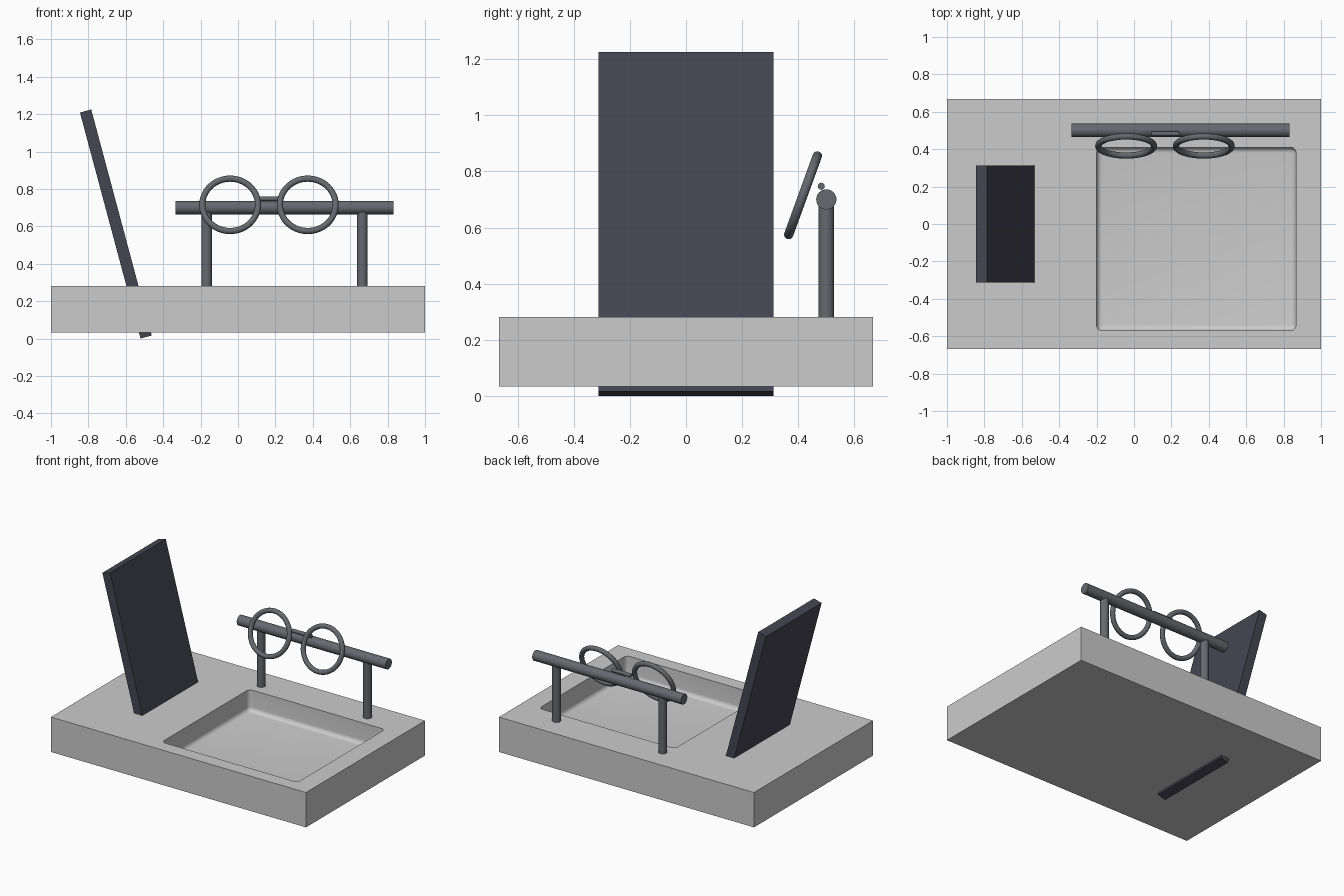
import bpy, bmesh
from math import radians, pi

if "Cube" in bpy.data.objects:
    bpy.data.objects.remove(bpy.data.objects["Cube"])


def material(name, rgb):
    m = bpy.data.materials.new(name)
    m.diffuse_color = (*rgb, 1)
    m.use_nodes = True
    m.node_tree.nodes["Principled BSDF"].inputs["Base Color"].default_value = m.diffuse_color
    return m


metal = material("dark_metal", (0.13, 0.14, 0.155))
panel = material("dark_panel", (0.06, 0.06, 0.085))


def box(name, loc, size, rot=(0, 0, 0)):
    bpy.ops.mesh.primitive_cube_add(size=1, location=loc, rotation=rot)
    ob = bpy.context.object
    ob.name = name
    ob.scale = size
    bpy.ops.object.transform_apply(location=False, rotation=False, scale=True)
    return ob


def finish_round(name):
    ob = bpy.context.object
    ob.name = name
    ob.data.materials.append(metal)
    bpy.ops.object.shade_smooth_by_angle(angle=radians(35))
    return ob


def rod(name, loc, radius, length, along_x=False):
    bpy.ops.mesh.primitive_cylinder_add(
        vertices=48, radius=radius, depth=length, location=loc,
        rotation=(0, pi / 2 if along_x else 0, 0))
    return finish_round(name)


# Base slab
base = box("base", (0, 0, 0.157), (2, 1.334, 0.247))

# Recessed tray: rounded cutter, open at the top
cutter = box("tray_cutter", (0.333, -0.08, 0.28), (1.066, 0.98, 0.30))
bm = bmesh.new()
bm.from_mesh(cutter.data)
edges = [e for e in bm.edges if min(v.co.z for v in e.verts) < 0]
bmesh.ops.bevel(bm, geom=edges, offset=0.03, segments=6, profile=0.5, affect='EDGES')
bm.to_mesh(cutter.data)
bm.free()
cutter.hide_render = True
cutter.hide_set(True)
cut = base.modifiers.new("tray", 'BOOLEAN')
cut.operation = 'DIFFERENCE'
cut.solver = 'EXACT'
cut.object = cutter
bpy.context.view_layer.objects.active = base
base.select_set(True)
bpy.ops.object.modifier_apply(modifier=cut.name)
bpy.data.objects.remove(cutter)
bpy.ops.object.shade_smooth_by_angle(angle=radians(35))

# Leaning panel, passing through the base
slab = box("leaning_panel", (-0.653, 0, 0.6125), (0.0625, 0.624, 1.251), (0, radians(-15), 0))
slab.data.materials.append(panel)

# Rail on two posts
rod("rail", (0.248, 0.5, 0.7), 0.036, 1.166, True)
for side, x in (("left", -0.168), ("right", 0.665)):
    rod(side + "_post", (x, 0.5, 0.482), 0.028, 0.41)

# Spectacle rims tilted back, with a bridge
for side, x in (("left", -0.042), ("right", 0.373)):
    bpy.ops.mesh.primitive_torus_add(
        major_radius=0.149, minor_radius=0.0165, major_segments=64, minor_segments=20,
        location=(x, 0.417, 0.715), rotation=(radians(70), 0, 0))
    finish_round(side + "_rim")
rod("bridge", (0.165, 0.482, 0.747), 0.0125, 0.15, True)
